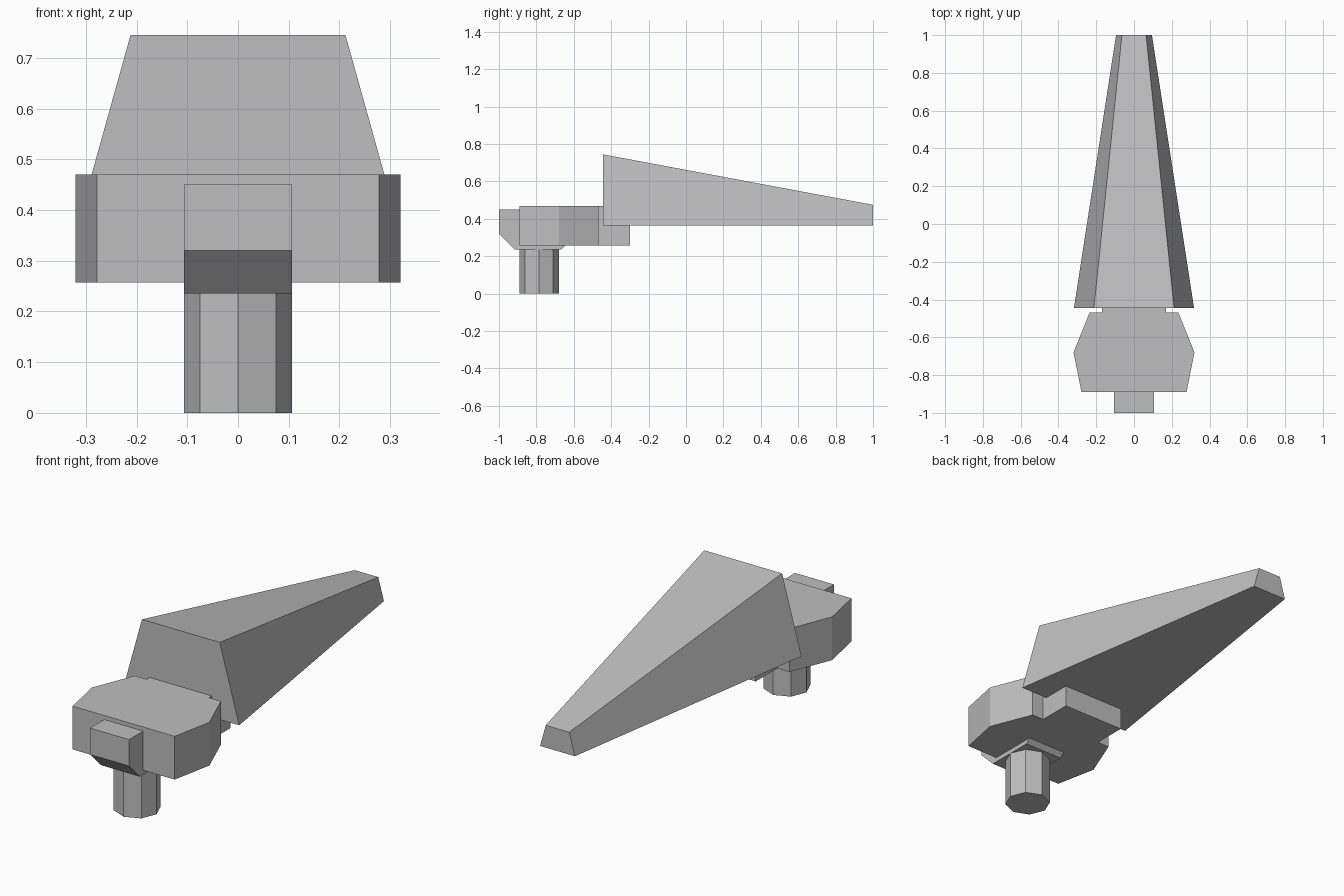
import bpy
import bmesh

if "Cube" in bpy.data.objects:
    bpy.data.objects.remove(bpy.data.objects["Cube"], do_unlink=True)

grey = bpy.data.materials.new("plain grey")
grey.use_nodes = True
colour = (0.52, 0.52, 0.52, 1)
grey.diffuse_color = colour
grey.node_tree.nodes["Principled BSDF"].inputs["Base Color"].default_value = colour


def loft(name, start, end):
    """Solid between two matching outlines of 3D points."""
    bm = bmesh.new()
    a = [bm.verts.new(p) for p in start]
    b = [bm.verts.new(p) for p in end]
    bm.faces.new(a)
    bm.faces.new(b)
    for i in range(len(a)):
        j = (i + 1) % len(a)
        bm.faces.new((a[i], a[j], b[j], b[i]))
    bmesh.ops.recalc_face_normals(bm, faces=bm.faces)
    mesh = bpy.data.meshes.new(name)
    bm.to_mesh(mesh)
    bm.free()
    mesh.materials.append(grey)
    obj = bpy.data.objects.new(name, mesh)
    bpy.context.collection.objects.link(obj)
    return obj


def trapezoid(y, low, high, bottom, top):
    return [(-bottom, y, low), (bottom, y, low), (top, y, high), (-top, y, high)]


# Long tapered handle
loft("handle",
     trapezoid(-0.445, 0.365, 0.745, 0.318, 0.212),
     trapezoid(1.0, 0.365, 0.475, 0.095, 0.064))

# Faceted body with the neck that runs under the handle
half = [(0.278, -0.89), (0.32, -0.68), (0.235, -0.468), (0.17, -0.468), (0.17, -0.30)]
outline = half + [(-x, y) for x, y in reversed(half)]
loft("body",
     [(x, y, 0.257) for x, y in outline],
     [(x, y, 0.47) for x, y in outline])

# Front block, chamfered below at both ends
profile = [(-1.0, 0.45), (-1.0, 0.32), (-0.915, 0.235),
           (-0.667, 0.235), (-0.582, 0.32), (-0.582, 0.45)]
loft("front_block",
     [(-0.106, y, z) for y, z in profile],
     [(0.106, y, z) for y, z in profile])

# Eight-sided peg, a corner facing each axis
bpy.ops.mesh.primitive_cylinder_add(vertices=8, radius=0.106, depth=0.25,
                                    location=(0, -0.785, 0.125))
peg = bpy.context.object
peg.name = "peg"
peg.data.materials.append(grey)
